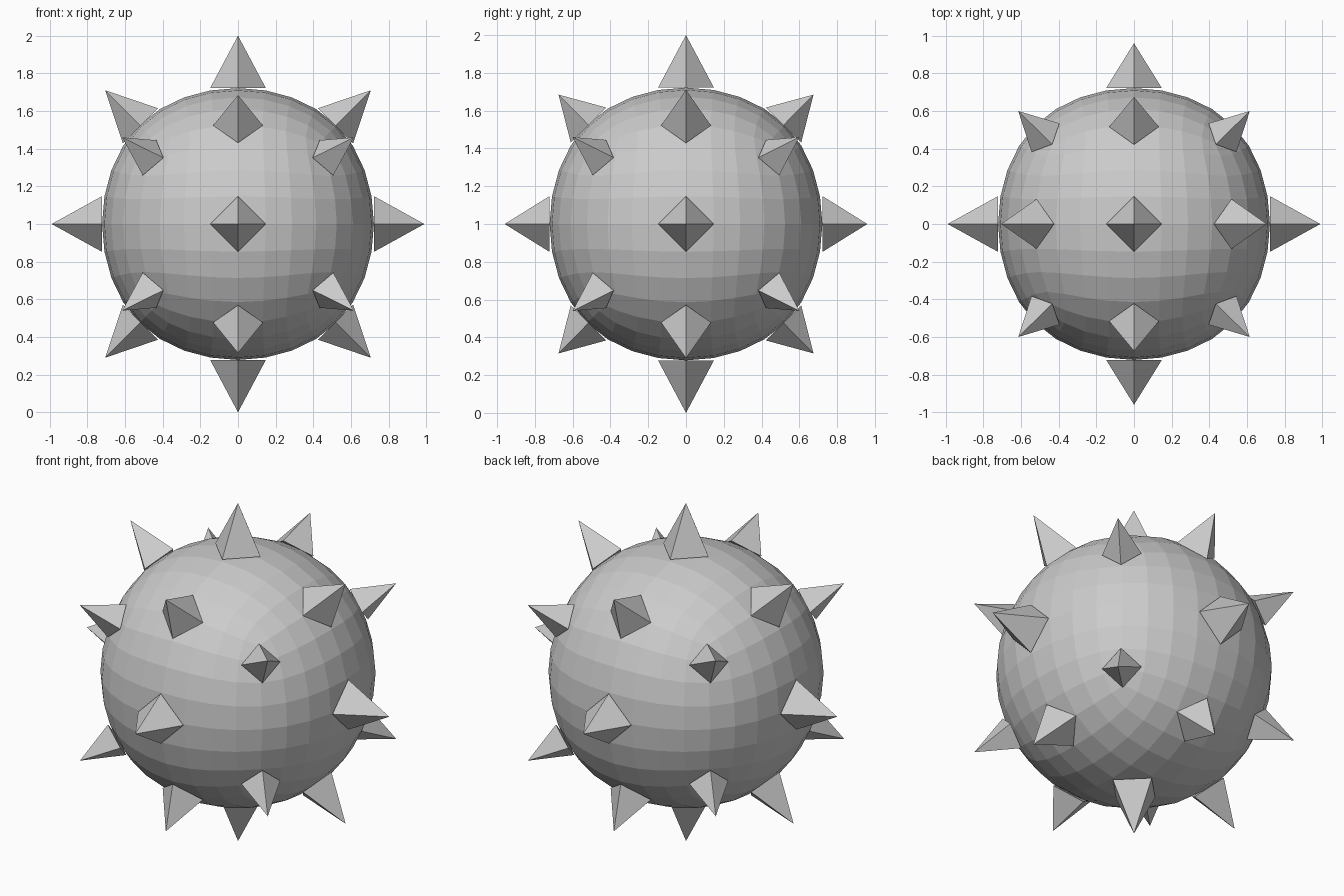
import bpy
import bmesh
from mathutils import Vector

old = bpy.data.objects.get("Cube")
if old:
    bpy.data.objects.remove(old, do_unlink=True)

CENTRE = Vector((0, 0, 1))

grey = bpy.data.materials.new("plain grey")
grey.use_nodes = True
grey.diffuse_color = (0.6, 0.6, 0.6, 1)
grey.node_tree.nodes["Principled BSDF"].inputs["Base Color"].default_value = (0.6, 0.6, 0.6, 1)


def finish(bm, name):
    bmesh.ops.recalc_face_normals(bm, faces=bm.faces)
    mesh = bpy.data.meshes.new(name)
    bm.to_mesh(mesh)
    bm.free()
    mesh.materials.append(grey)
    obj = bpy.data.objects.new(name, mesh)
    obj.location = CENTRE
    bpy.context.collection.objects.link(obj)
    return obj


def spike(name, tip, base_distance, half_diagonal):
    """Four-sided pyramid pointing outward, its base resting on the ball."""
    tip = Vector(tip)
    out = tip.normalized()
    side = Vector((0, 0, 1)).cross(out)
    side = side.normalized() if side.length > 0.01 else Vector((1, 0, 0))
    up = out.cross(side)
    bm = bmesh.new()
    base = [bm.verts.new(out * base_distance + d * half_diagonal)
            for d in (side, up, -side, -up)]
    point = bm.verts.new(tip)
    bm.faces.new(base)
    for i in range(4):
        bm.faces.new((base[i], base[(i + 1) % 4], point))
    return finish(bm, name)


# Round body: a cube subdivided into a faceted ball
bm = bmesh.new()
bmesh.ops.create_cube(bm, size=1.72)
ball = finish(bm, "ball_body")
subdivision = ball.modifiers.new("rounding", "SUBSURF")
subdivision.levels = subdivision.render_levels = 3

# Large spikes along the main axes
for s, end in ((1, "positive"), (-1, "negative")):
    spike(f"side_spike_{end}", (s * 0.99, 0, 0), 0.722, 0.148)
    spike(f"depth_spike_{end}", (0, s * 0.96, 0), 0.722, 0.148)
    spike(f"vertical_spike_{end}", (0, 0, s), 0.722, 0.148)

# Medium diagonal spikes and small corner spikes, above and below
for z, level in ((1, "upper"), (-1, "lower")):
    for s, hand, face in ((1, "left", "back"), (-1, "right", "front")):
        spike(f"{level}_{hand}_spike", (s * 0.705, 0, z * 0.71), 0.735, 0.132)
        spike(f"{level}_{face}_spike", (0, s * 0.675, z * 0.685), 0.735, 0.132)
        for y, depth in ((1, "back"), (-1, "front")):
            spike(f"{level}_{depth}_{hand}_corner_spike",
                  (s * 0.615, y * 0.60, z * 0.46), 0.745, 0.106)
